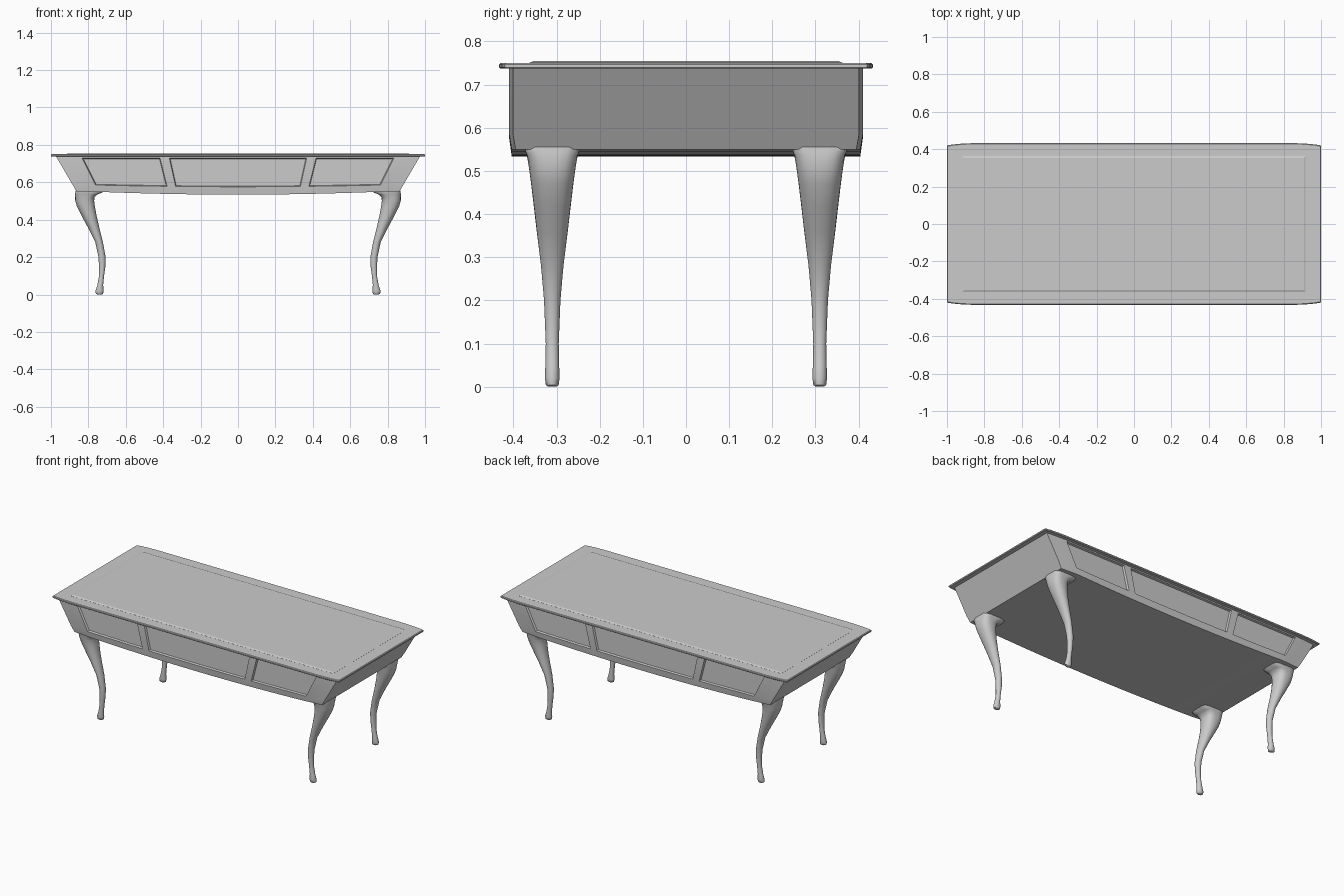
import bpy, bmesh
from math import cos, sin, pi, radians

if "Cube" in bpy.data.objects:
    bpy.data.objects.remove(bpy.data.objects["Cube"])


def finish(bm, name, angle=30):
    bmesh.ops.recalc_face_normals(bm, faces=bm.faces)
    me = bpy.data.meshes.new(name)
    bm.to_mesh(me)
    bm.free()
    ob = bpy.data.objects.new(name, me)
    bpy.context.collection.objects.link(ob)
    bpy.ops.object.select_all(action='DESELECT')
    ob.select_set(True)
    bpy.context.view_layer.objects.active = ob
    bpy.ops.object.shade_smooth_by_angle(angle=radians(angle))
    return ob


def loft(name, rings, angle=30):
    """Skin a stack of closed rings and cap both ends."""
    bm = bmesh.new()
    vs = [[bm.verts.new(p) for p in r] for r in rings]
    n = len(vs[0])
    for a, b in zip(vs, vs[1:]):
        for i in range(n):
            j = (i + 1) % n
            bm.faces.new((a[i], a[j], b[j], b[i]))
    bm.faces.new(vs[0])
    bm.faces.new(vs[-1])
    return finish(bm, name, angle)


# Table top with softly rounded front and back ends
def outline(z, inset):
    half = [(-1, .420), (-.97, .425), (-.93, .429), (-.87, .432), (-.6, .433)]
    half += [(-x, y) for x, y in reversed(half)]
    pts = half + [(-x, -y) for x, y in half]
    return [(x * (1 - inset), y * (1 - inset / .43), z) for x, y in pts]


loft("table_top", [outline(.737, .003), outline(.740, 0), outline(.747, 0), outline(.7505, .004)])


# Raised writing surface
def rect(x, y, z):
    return [(-x, -y, z), (x, -y, z), (x, y, z), (-x, y, z)]


loft("writing_surface", [rect(.918, .363, .748), rect(.918, .363, .751), rect(.908, .352, .755)], 5)

# Flared apron with three recessed drawer fronts on both long sides
right = [.06, .12, .18, .25, .31, .37, .42, .525, .63, .735, .84, .91, .975]
cols = [-u for u in reversed(right)] + [0] + right


def apron_point(u, row, side):
    k = 1 - (abs(u) / .87) ** 2 if abs(u) < .87 else 0
    z = (.55 - .016 * k, .586 - .010 * k, .729, .742)[row]
    s = 1 - .115 * (.742 - max(z, .55)) / .192
    y = .410 - .009 * max(0, (abs(u) - .84) / .135)
    if row == 0:
        y -= .006
    return (u * s, side * y, z)


bm = bmesh.new()
grid = {sd: [[bm.verts.new(apron_point(u, r, sd)) for r in range(4)] for u in cols] for sd in (-1, 1)}
panels = []
for sd, g in grid.items():
    groups = {"left": [], "middle": [], "right": []}
    for i in range(len(cols) - 1):
        mid = (cols[i] + cols[i + 1]) / 2
        for r in range(3):
            f = bm.faces.new((g[i][r], g[i + 1][r], g[i + 1][r + 1], g[i][r + 1]))
            if r == 1:
                if abs(mid) < .37:
                    groups["middle"].append(f)
                elif .42 < abs(mid) < .84:
                    groups["left" if mid < 0 else "right"].append(f)
    panels += groups.values()
a, b = grid[-1], grid[1]
for i in range(len(cols) - 1):
    for r in (0, 3):
        bm.faces.new((a[i][r], a[i + 1][r], b[i + 1][r], b[i][r]))
for i in (0, -1):
    for r in range(3):
        bm.faces.new((a[i][r], a[i][r + 1], b[i][r + 1], b[i][r]))
bmesh.ops.recalc_face_normals(bm, faces=bm.faces)
for faces in panels:
    bmesh.ops.inset_region(bm, faces=faces, thickness=.004, depth=-.012, use_even_offset=True)
finish(bm, "apron", 20)

# Cabriole legs: height, outer x, inner x, half depth, squareness
profile = [
    (0, .752, .728, .010, 2), (.004, .760, .721, .015, 2), (.02, .762, .718, .017, 2),
    (.05, .752, .721, .016, 2), (.10, .743, .716, .015, 2), (.15, .743, .709, .017, 2),
    (.20, .746, .708, .019, 2), (.28, .763, .722, .026, 2), (.36, .803, .742, .036, 2),
    (.42, .836, .756, .043, 2.2), (.47, .861, .765, .049, 2.5), (.50, .870, .769, .053, 2.8),
    (.52, .871, .767, .056, 3.2), (.535, .871, .752, .059, 4), (.545, .869, .725, .062, 6),
    (.556, .868, .720, .063, 6)]


def leg_ring(p, sx, sy):
    z, xo, xi, ry, e = p
    ring = []
    for i in range(24):
        t = 2 * pi * i / 24
        c, s = cos(t), sin(t)
        d = (abs(c) ** e + abs(s) ** e) ** (-1 / e)
        ring.append((sx * ((xo + xi) / 2 + c * d * (xo - xi) / 2), sy * (.31 + s * d * ry), z))
    return ring


for sy, fb in ((-1, "front"), (1, "back")):
    for sx, lr in ((-1, "left"), (1, "right")):
        loft(f"{fb}_{lr}_leg", [leg_ring(p, sx, sy) for p in profile], 50)
